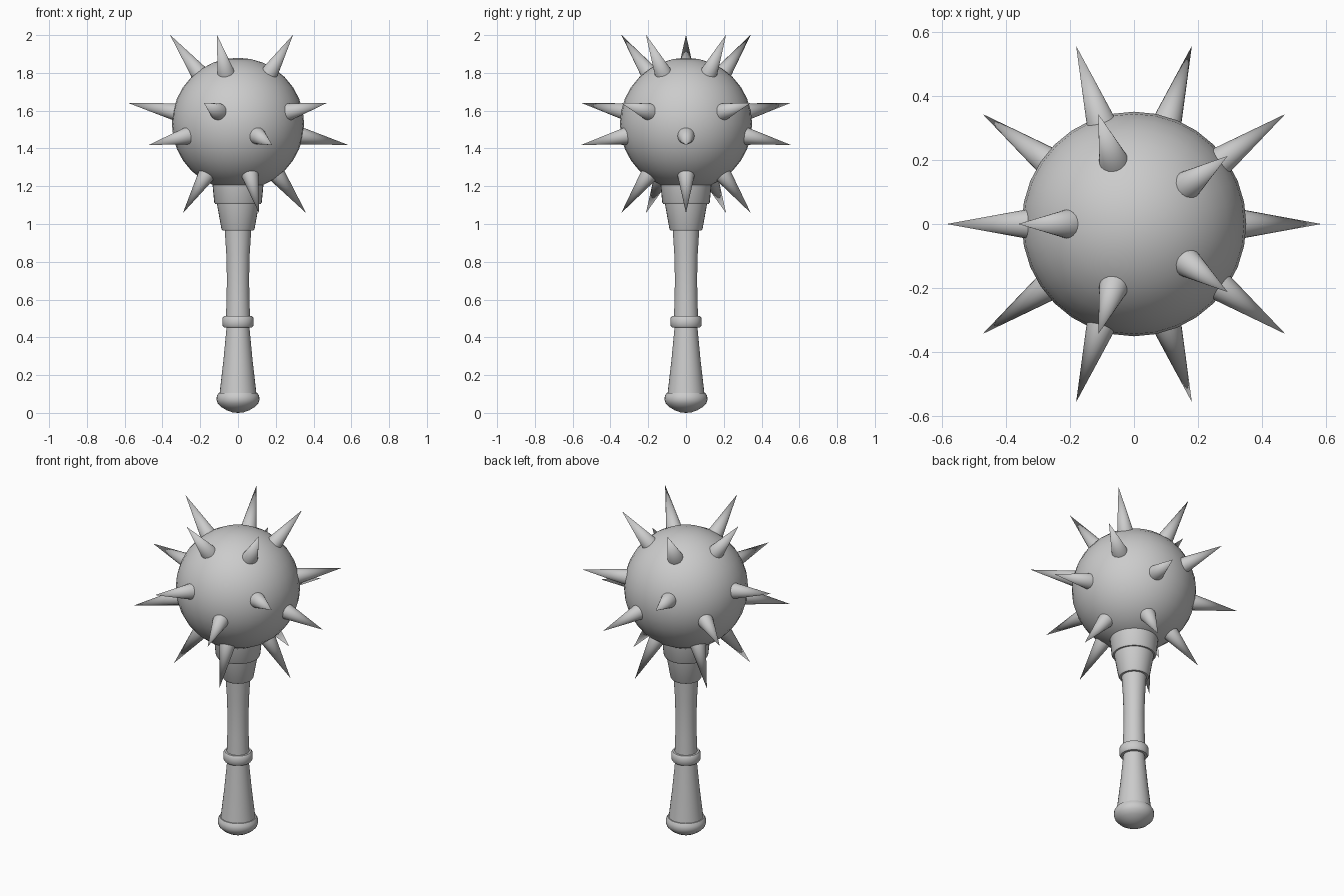
import bpy, bmesh, math
from mathutils import Vector

if "Cube" in bpy.data.objects:
    bpy.data.objects.remove(bpy.data.objects["Cube"])

HEAD_Z, HEAD_R, TIP_R = 1.53, 0.35, 0.594


def finish(obj, angle=40):
    bpy.ops.object.select_all(action='DESELECT')
    obj.select_set(True)
    bpy.context.view_layer.objects.active = obj
    bpy.ops.object.shade_smooth_by_angle(angle=math.radians(angle))


def lathe(name, profile, steps=32):
    """Revolve (radius, z) points around the z axis."""
    bm = bmesh.new()
    verts = [bm.verts.new((r, 0, z)) for r, z in profile]
    edges = [bm.edges.new(pair) for pair in zip(verts, verts[1:])]
    bmesh.ops.spin(bm, geom=verts + edges, cent=(0, 0, 0), axis=(0, 0, 1),
                   angle=math.tau, steps=steps)
    bmesh.ops.remove_doubles(bm, verts=bm.verts, dist=1e-4)
    bmesh.ops.recalc_face_normals(bm, faces=bm.faces)
    mesh = bpy.data.meshes.new(name)
    bm.to_mesh(mesh)
    bm.free()
    obj = bpy.data.objects.new(name, mesh)
    bpy.context.collection.objects.link(obj)
    finish(obj)
    return obj


# Handle parts, from the bottom up
lathe("pommel", [(0, 0), (0.03, 0.003), (0.06, 0.014), (0.087, 0.03),
                 (0.107, 0.05), (0.114, 0.07), (0.112, 0.09),
                 (0.103, 0.106), (0, 0.106)])
lathe("grip", [(0, 0.09), (0.099, 0.09), (0.077, 0.28), (0.059, 0.47), (0, 0.47)])
lathe("grip_ring", [(0, 0.453), (0.075, 0.453), (0.082, 0.463), (0.083, 0.482),
                    (0.082, 0.502), (0.075, 0.512), (0, 0.512)])
lathe("shaft", [(0, 0.5), (0.064, 0.5), (0.060, 0.62), (0.059, 0.72),
                (0.062, 0.84), (0.071, 0.985), (0, 0.985)])
lathe("lower_socket", [(0, 0.965), (0.082, 0.965), (0.088, 0.975),
                       (0.112, 1.11), (0, 1.11)])
lathe("upper_socket", [(0, 1.105), (0.12, 1.105), (0.126, 1.115),
                       (0.138, 1.24), (0, 1.24)])

# Ball head
bpy.ops.mesh.primitive_uv_sphere_add(segments=32, ring_count=16, radius=HEAD_R,
                                     location=(0, 0, HEAD_Z))
head = bpy.context.object
head.name = "ball_head"
finish(head)

# Spikes at the corners of a dodecahedron: four rings of five
SPIKE_BASE = 0.315
for ring, (polar, start) in enumerate([(37.38, 36), (79.19, 36), (100.81, 0), (142.62, 0)]):
    for i in range(5):
        p, a = math.radians(polar), math.radians(start + 72 * i)
        d = Vector((math.sin(p) * math.cos(a), math.sin(p) * math.sin(a), math.cos(p)))
        bpy.ops.mesh.primitive_cone_add(
            vertices=20, radius1=0.05, radius2=0, depth=TIP_R - SPIKE_BASE,
            location=Vector((0, 0, HEAD_Z)) + d * (TIP_R + SPIKE_BASE) / 2,
            rotation=d.to_track_quat('Z', 'Y').to_euler())
        spike = bpy.context.object
        spike.name = f"spike_{ring + 1}_{i + 1}"
        finish(spike)
